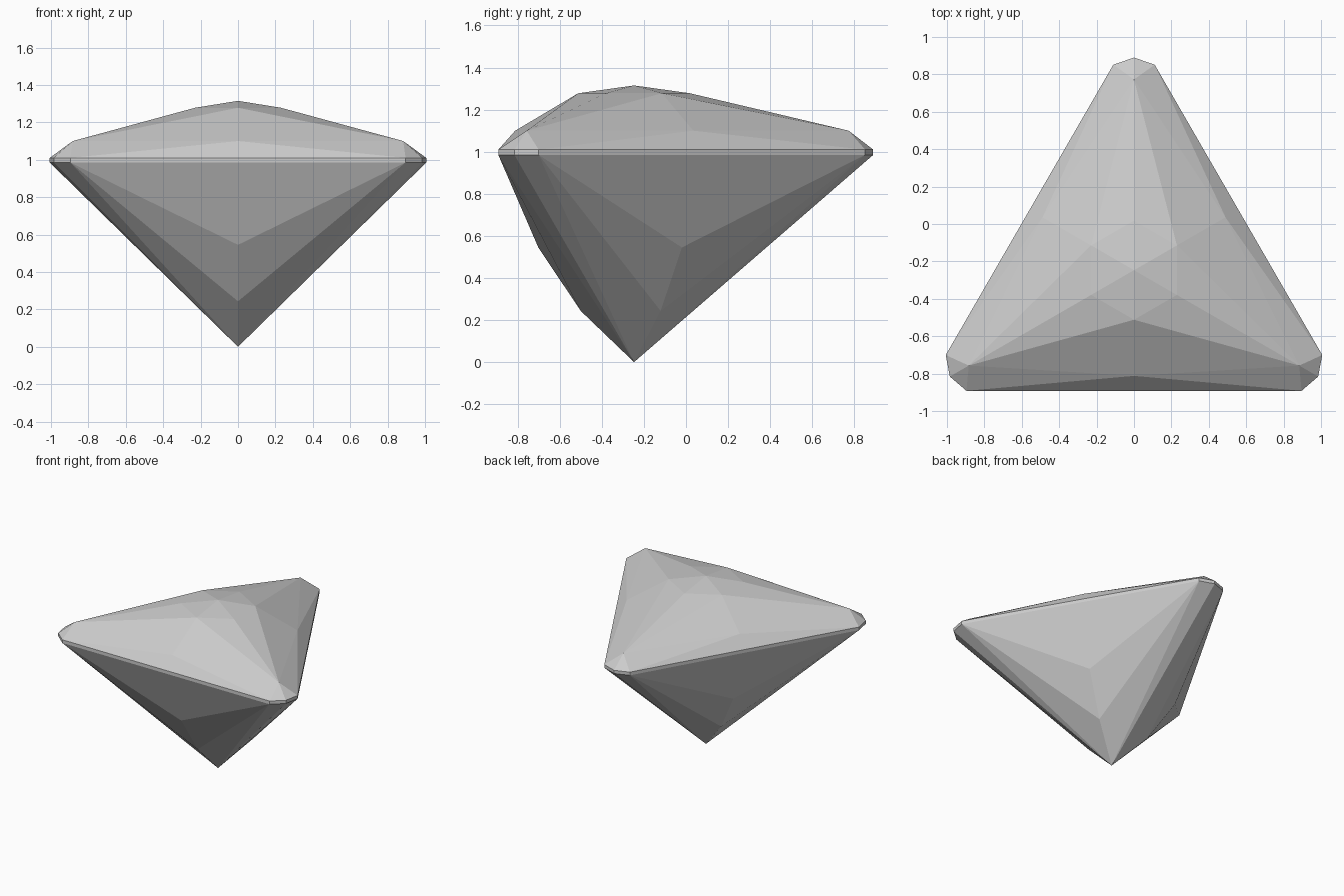
import bpy
import bmesh
from math import sin, cos, radians

cube = bpy.data.objects.get("Cube")
if cube:
    bpy.data.objects.remove(cube, do_unlink=True)

CENTRE_Y = -0.247

# Gem colour
mat = bpy.data.materials.new("pale grey")
mat.use_nodes = True
colour = (0.6, 0.6, 0.6, 1)
mat.diffuse_color = colour
mat.node_tree.nodes["Principled BSDF"].inputs["Base Color"].default_value = colour

bm = bmesh.new()


def ring(radius, z, angle):
    """Three points, one per third of the gem; angle is measured from +y."""
    points = []
    for i in range(3):
        a = radians(angle + 120 * i)
        points.append(bm.verts.new((-radius * sin(a), CENTRE_Y + radius * cos(a), z)))
    return points


def girdle(z):
    """Corner tips with a clipped point before and after each."""
    return ring(1.104, z, -5.75), ring(1.137, z, 0), ring(1.104, z, 5.75)


# Points of the crown, girdle and pavilion
peak = bm.verts.new((0, CENTRE_Y, 1.315))
culet = bm.verts.new((0, CENTRE_Y, 0))
table_corner = ring(0.265, 1.278, 0)
table_side = ring(0.265, 1.278, 60)
crown_corner = ring(1.02, 1.10, 0)
crown_side = ring(0.565, 1.10, 60)
top_a, top_tip, top_b = girdle(1.01)
low_a, low_tip, low_b = girdle(0.985)
pavilion_upper = ring(0.455, 0.545, 60)
pavilion_lower = ring(0.253, 0.243, 60)

# Facets, one third at a time
for i in range(3):
    n = (i + 1) % 3
    k, kn, m = crown_corner[i], crown_corner[n], crown_side[i]
    v, vn, u = table_corner[i], table_corner[n], table_side[i]
    a, tip, b, an = top_a[i], top_tip[i], top_b[i], top_a[n]
    la, ltip, lb, lan = low_a[i], low_tip[i], low_b[i], low_a[n]
    p, q = pavilion_upper[i], pavilion_lower[i]
    facets = [
        (peak, v, u), (peak, u, vn),                        # table
        (v, k, u), (vn, u, kn), (u, k, m), (u, m, kn),      # upper crown
        (k, a, tip), (k, tip, b),                           # crown corner
        (k, b, m), (m, b, an), (m, an, kn),                 # lower crown
        (a, la, ltip, tip), (tip, ltip, lb, b), (b, lb, lan, an),  # girdle
        (lb, p, lan), (lb, q, p), (p, q, lan),              # upper pavilion
        (lb, culet, q), (q, culet, lan),                    # lower pavilion
        (la, culet, ltip), (ltip, culet, lb),               # pavilion corner
    ]
    for facet in facets:
        bm.faces.new(facet)

bmesh.ops.recalc_face_normals(bm, faces=bm.faces)
mesh = bpy.data.meshes.new("gemstone")
bm.to_mesh(mesh)
bm.free()
mesh.materials.append(mat)
gem = bpy.data.objects.new("gemstone", mesh)
bpy.context.collection.objects.link(gem)
